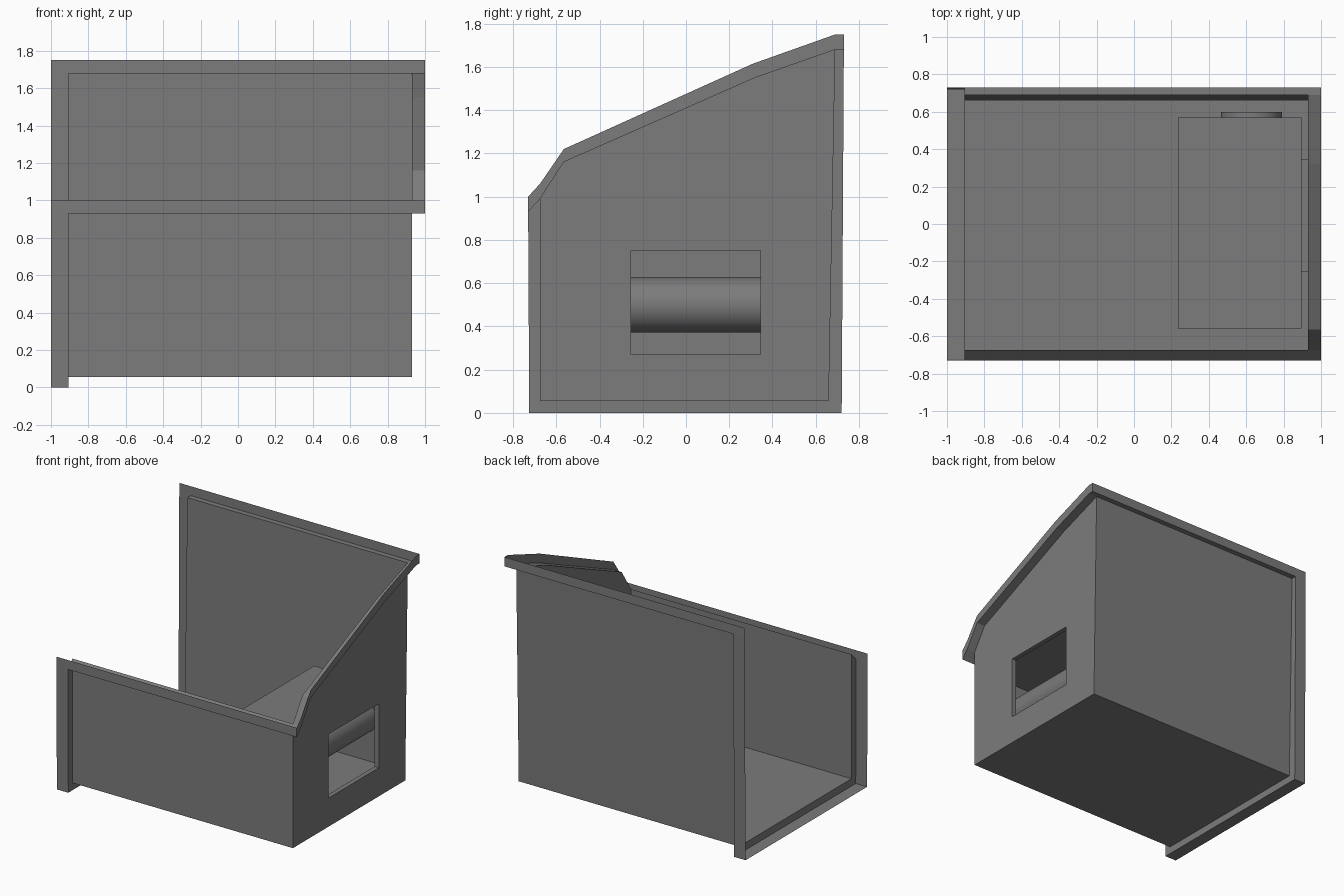
import bpy, bmesh, math
from mathutils import Matrix

if "Cube" in bpy.data.objects:
    bpy.data.objects.remove(bpy.data.objects["Cube"])

grey = bpy.data.materials.new("plain grey")
grey.diffuse_color = (0.2, 0.2, 0.2, 1)
grey.use_nodes = True
grey.node_tree.nodes["Principled BSDF"].inputs["Base Color"].default_value = grey.diffuse_color


def finish(name, bm):
    bmesh.ops.remove_doubles(bm, verts=bm.verts, dist=0.0005)
    bmesh.ops.recalc_face_normals(bm, faces=bm.faces)
    me = bpy.data.meshes.new(name)
    bm.to_mesh(me)
    bm.free()
    me.materials.append(grey)
    ob = bpy.data.objects.new(name, me)
    bpy.context.collection.objects.link(ob)
    return ob


def face(bm, pts):
    return bm.faces.new([bm.verts.new(p) for p in pts])


def at(x, prof):
    return [(x, y, z) for y, z in prof]


def strip(bm, a, b, closed=False):
    """Quads bridging two point rows of equal length."""
    n = len(a)
    for i in range(n if closed else n - 1):
        j = (i + 1) % n
        face(bm, [a[i], a[j], b[j], b[i]])


XI, XW, XL = -0.905, 0.93, 1.0      # inner left edge, right wall, right lip
# (y, z) profiles: seat of the rim, upper edge of its lip, tub section
low = [(-.73, .93), (-.675, .99), (-.565, 1.16), (.32, 1.55), (.69, 1.68), (.73, 1.68)]
top = [(-.73, 1.0), (-.675, 1.06), (-.565, 1.22), (.31, 1.615), (.69, 1.75), (.73, 1.75)]
tub = [(-.675, .99), (-.675, .055), (.66, .055), (.69, 1.68)]
win = [(-.255, .75), (-.255, .27), (.345, .27), (.345, .75)]


def holed(bm, x, section, upper):
    """End wall with a window: left, bottom, right and upper faces."""
    strip(bm, at(x, section), at(x, win))
    face(bm, at(x, [win[0]] + upper + [win[3]]))


# Tub: front wall, floor, back wall and windowed right wall
bm = bmesh.new()
strip(bm, at(XI, tub), at(XW, tub))
holed(bm, XW, tub, low[1:5])
finish("tub", bm)

# Upper rim: stepped seat and upright lip on front, right and back
bm = bmesh.new()
strip(bm, at(XW, low), at(XL, low))
strip(bm, at(XL, low), at(XL, top))
for i, j in ((0, 1), (4, 5)):
    strip(bm, at(XI, (low[i], low[j])), at(XW, (low[i], low[j])))
for k in (0, 5):
    strip(bm, at(XI, (low[k], top[k])), at(XL, (low[k], top[k])))
finish("upper_rim", bm)

# Left rim: step outward around the open end, then a lip
bm = bmesh.new()
outer = [(-.73, .93), (-.725, 0), (.72, 0), (.73, 1.68)]
lip = [top[0]] + outer[:3] + [outer[3], top[5]]
strip(bm, at(XI, tub), at(XI, outer))
strip(bm, at(XI, lip), at(-1, lip))
finish("left_rim", bm)

# Inner compartment behind the window, with the window reveal
bm = bmesh.new()
box = [(-.56, .765), (-.56, .17), (.57, .17), (.57, .765)]
strip(bm, at(.235, box), at(.895, box), True)
face(bm, at(.235, box))
holed(bm, .895, box, [box[0], box[3]])
strip(bm, at(.895, win), at(XW, win), True)
finish("compartment", bm)


def cylinder(name, r, y0, y1):
    bm = bmesh.new()
    m = Matrix.Translation((.628, (y0 + y1) / 2, .5)) @ Matrix.Rotation(math.pi / 2, 4, 'X')
    bmesh.ops.create_cone(bm, cap_ends=True, segments=48, radius1=r, radius2=r,
                          depth=y1 - y0, matrix=m)
    for f in bm.faces:
        f.smooth = len(f.verts) == 4
    for e in bm.edges:
        e.smooth = all(len(f.verts) == 4 for f in e.link_faces)
    finish(name, bm)


# Roller across the compartment and its end disc
cylinder("roller", .128, -.559, .569)
cylinder("roller_end_disc", .163, .57, .60)
